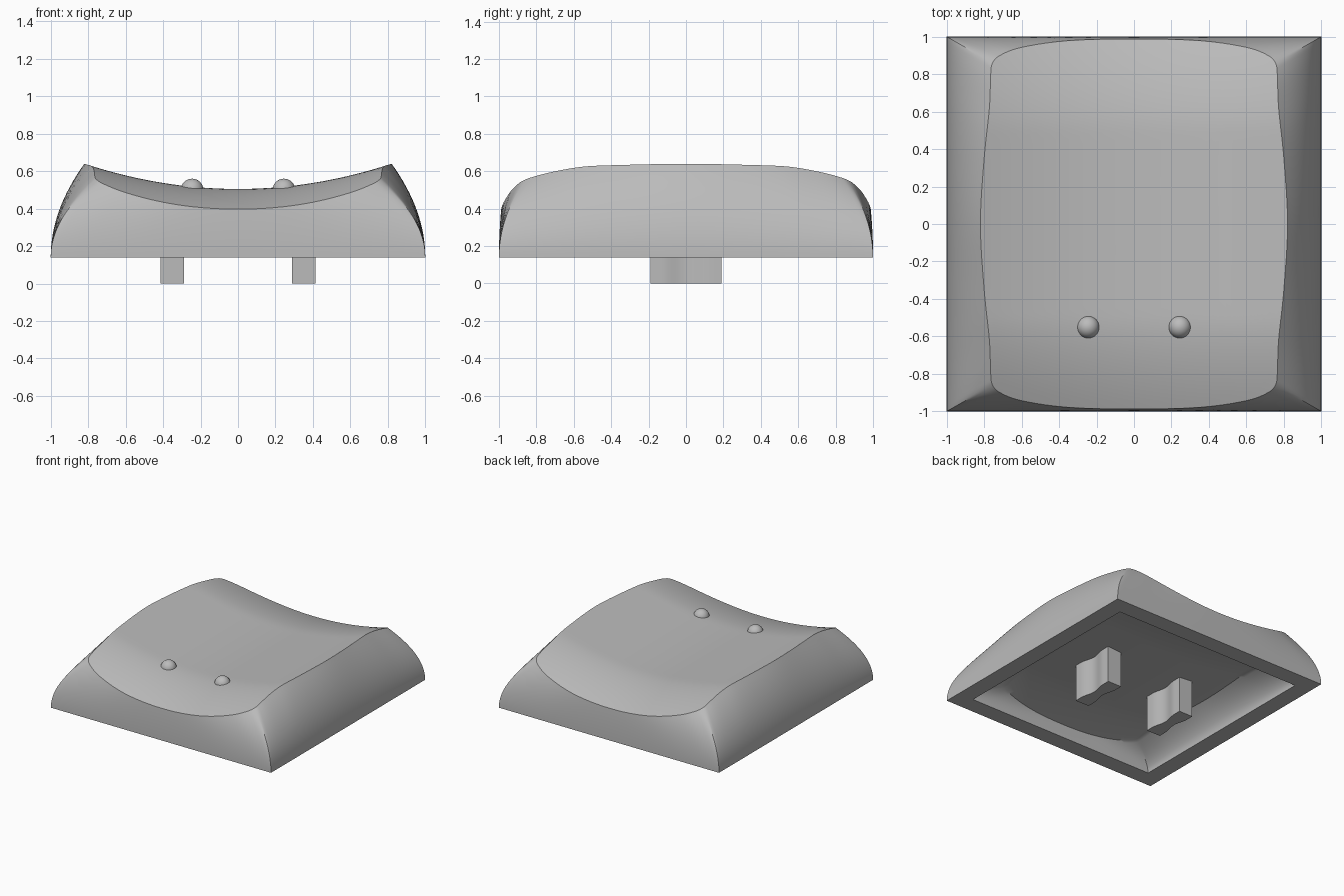
import bpy, bmesh, math
from mathutils import Vector

if "Cube" in bpy.data.objects:
    bpy.data.objects.remove(bpy.data.objects["Cube"])

BASE_Z = 0.14
WALL_STEPS, TOP_STEPS = 16, 22

grey = bpy.data.materials.new("plain grey")
grey.use_nodes = True
grey.diffuse_color = (0.5, 0.5, 0.5, 1)
grey.node_tree.nodes["Principled BSDF"].inputs["Base Color"].default_value = grey.diffuse_color


def finish(bm, name, angle=35):
    bmesh.ops.recalc_face_normals(bm, faces=bm.faces)
    mesh = bpy.data.meshes.new(name)
    bm.to_mesh(mesh)
    bm.free()
    mesh.materials.append(grey)
    obj = bpy.data.objects.new(name, mesh)
    bpy.context.collection.objects.link(obj)
    bpy.ops.object.select_all(action='DESELECT')
    obj.select_set(True)
    bpy.context.view_layer.objects.active = obj
    bpy.ops.object.shade_smooth_by_angle(angle=math.radians(angle))
    return obj


def top_z(x, y):
    """Dished top: a scoop across x that falls away at both y ends."""
    fall = max(0, (abs(y) - 0.5) / 0.48)
    return 0.505 + 0.135 * (x / 0.82) ** 2 - 0.105 * fall ** 1.7


def spline(points, steps):
    """Smooth path through the points, without the last one."""
    pts = [Vector(p) for p in points]
    out = []
    for i in range(1, len(pts) - 2):
        a, b, c, d = pts[i - 1:i + 3]
        for k in range(steps):
            t = k / steps
            out.append(0.5 * (2 * b + (c - a) * t + (2 * a - 5 * b + 4 * c - d) * t * t
                              + (3 * b - a - 3 * c + d) * t ** 3))
    return out


# Quarter of the dish rim, from the side middle to the front middle, mirrored around
corner = 0.755, 0.86
quarter = spline([(0.80, -0.35), (0.82, 0), (0.80, 0.35), (0.772, 0.62), (0.765, 0.8), corner,
                  (0.715, 0.9), (0.6, 0.943), (0.35, 0.979), (0, 0.988), (-0.35, 0.979)], 6)
corner_index = 24


def base_point(i, p):
    if i <= corner_index:
        return Vector((1, p.y / corner[1]))
    return Vector((p.x / corner[0], 1))


pairs = [(p, base_point(i, p)) for i, p in enumerate(quarter)]
end = (Vector((0, 0.988)), Vector((0, 1)))
half = pairs + [end] + [(Vector((-r.x, r.y)), Vector((-b.x, b.y))) for r, b in reversed(pairs)]
outline = half + [(Vector((r.x, -r.y)), Vector((b.x, -b.y))) for r, b in half[-2:0:-1]]


def shell(bm, width, height):
    """Curved walls plus dished top; returns the bottom ring of vertices."""
    def place(p, z):
        return bm.verts.new((p.x * width, p.y * width, BASE_Z + (z - BASE_Z) * height))

    rings = []
    for k in range(WALL_STEPS + 1):
        t = k / WALL_STEPS
        rings.append([place(b.lerp(r, t * t), BASE_Z + (top_z(r.x, r.y) - BASE_Z) * t)
                      for r, b in outline])
    for k in range(1, TOP_STEPS):
        s = 1 - k / TOP_STEPS
        rings.append([place(r * s, top_z(r.x * s, r.y * s)) for r, b in outline])
    n = len(outline)
    for lower, upper in zip(rings, rings[1:]):
        for i in range(n):
            j = (i + 1) % n
            bm.faces.new((lower[i], lower[j], upper[j], upper[i]))
    centre = place(Vector((0, 0)), top_z(0, 0))
    for i in range(n):
        bm.faces.new((rings[-1][i], rings[-1][(i + 1) % n], centre))
    return rings[0]


# Hollow cap: outer shell, inner cavity and the flat lip joining them
bm = bmesh.new()
outer = shell(bm, 1.0, 1.0)
inner = shell(bm, 0.86, 0.4)
for i in range(len(outer)):
    j = (i + 1) % len(outer)
    bm.faces.new((outer[i], inner[i], inner[j], outer[j]))
finish(bm, "cap_body")

# Two waisted mounting legs and two raised finger bumps
for side, label in ((1, "left"), (-1, "right")):
    bm = bmesh.new()
    edge = []
    for k in range(21):
        y = -0.19 + 0.38 * k / 20
        waist = 0.5 + 0.5 * math.cos(math.pi * min(1, abs(y) / 0.13))
        edge.append((0.0625 - 0.022 * waist, y))
    profile = edge + [(-x, y) for x, y in reversed(edge)]
    face = bm.faces.new([bm.verts.new((side * 0.35 + x, y, 0)) for x, y in profile])
    grown = bmesh.ops.extrude_face_region(bm, geom=[face])["geom"]
    bmesh.ops.translate(bm, vec=(0, 0, 0.34),
                        verts=[v for v in grown if isinstance(v, bmesh.types.BMVert)])
    finish(bm, label + "_mounting_leg")

    bm = bmesh.new()
    bmesh.ops.create_uvsphere(bm, u_segments=32, v_segments=16, radius=0.06)
    bmesh.ops.translate(bm, verts=bm.verts, vec=(side * 0.245, -0.55, 0.5))
    finish(bm, label + "_finger_bump")
